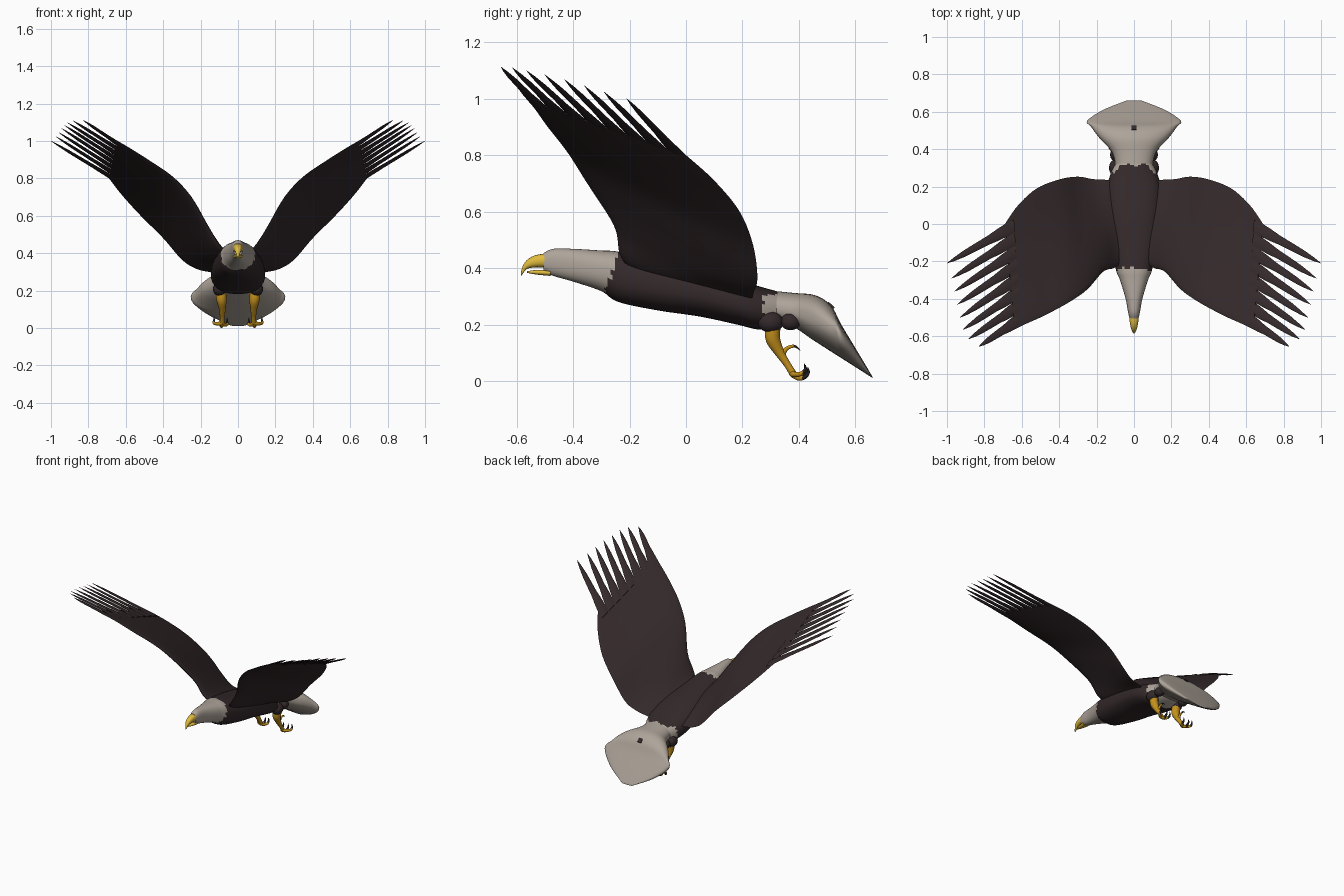
import bpy, bmesh, math
from mathutils import Vector, Matrix

if "Cube" in bpy.data.objects:
    bpy.data.objects.remove(bpy.data.objects["Cube"])


def material(name, rgb):
    m = bpy.data.materials.new(name)
    m.diffuse_color = (*rgb, 1)
    m.use_nodes = True
    m.node_tree.nodes["Principled BSDF"].inputs["Base Color"].default_value = m.diffuse_color
    return m


BROWN = material("dark brown feathers", (0.034, 0.022, 0.024))
WHITE = material("white feathers", (0.42, 0.37, 0.32))
BEAK = material("beak yellow", (0.75, 0.50, 0.05))
LEG = material("leg orange", (0.55, 0.28, 0.012))
CLAW = material("claw black", (0.016, 0.014, 0.014))


def smooth_path(keys, steps):
    """Catmull-Rom interpolation of tuples of numbers."""
    out = []
    for i in range(len(keys) - 1):
        a, b, c, d = keys[max(i - 1, 0)], keys[i], keys[i + 1], keys[min(i + 2, len(keys) - 1)]
        for k in range(steps):
            t = k / steps
            out.append(tuple(0.5 * (2 * q + (r - p) * t + (2 * p - 5 * q + 4 * r - s) * t * t
                                    + (3 * q - p - 3 * r + s) * t ** 3)
                             for p, q, r, s in zip(a, b, c, d)))
    return out + [tuple(keys[-1])]


def skin(name, rings, mats, rule=None, angle=50):
    """Closed surface through rings of points."""
    bm = bmesh.new()
    vs = [[bm.verts.new(p) for p in ring] for ring in rings]
    n = len(rings[0])
    for a, b in zip(vs, vs[1:]):
        for j in range(n):
            bm.faces.new((a[j], a[(j + 1) % n], b[(j + 1) % n], b[j]))
    bm.faces.new(vs[0])
    bm.faces.new(vs[-1])
    bmesh.ops.recalc_face_normals(bm, faces=bm.faces)
    if rule:
        for f in bm.faces:
            f.material_index = rule(f.calc_center_median())
    me = bpy.data.meshes.new(name)
    bm.to_mesh(me)
    bm.free()
    for m in mats:
        me.materials.append(m)
    ob = bpy.data.objects.new(name, me)
    bpy.context.collection.objects.link(ob)
    bpy.ops.object.select_all(action='DESELECT')
    ob.select_set(True)
    bpy.context.view_layer.objects.active = ob
    bpy.ops.object.shade_smooth_by_angle(angle=math.radians(angle))
    return ob


def section(w, ey, ez, ty, tz, by, bz, n=32, p=0.85):
    """Ring from half width, edge, top and bottom points."""
    pts = []
    for j in range(n):
        a = 2 * math.pi * j / n
        c, s = math.cos(a), math.sin(a)
        x = w * math.copysign(abs(c) ** p, c)
        k = abs(s) ** p
        y, z = (ty, tz) if s > 0 else (by, bz)
        pts.append((x, ey + (y - ey) * k, ez + (z - ez) * k))
    return pts


def upright(keys, steps, n=32):
    return [section(w, y, (t + b) / 2, y, t, y, b, n) for y, w, t, b in smooth_path(keys, steps)]


def tube(name, keys, mats, rule=None, n=10):
    """Round tube through (x, y, z, radius) keys."""
    path = smooth_path(keys, 5)
    pts = [Vector(k[:3]) for k in path]
    rings = []
    for i, k in enumerate(path):
        t = (pts[min(i + 1, len(pts) - 1)] - pts[max(i - 1, 0)]).normalized()
        v = t.cross(Vector((1, 0, 0))).normalized()
        u = v.cross(t)
        rings.append([pts[i] + max(k[3], 0.0008) * (u * math.cos(a) + v * math.sin(a))
                      for a in (2 * math.pi * j / n for j in range(n))])
    return skin(name, rings, mats, rule)


def ellipsoid(name, centre, radii, mat):
    rings = []
    for i in range(1, 12):
        a = math.pi * i / 12
        rings.append([(centre[0] + radii[0] * math.sin(a) * math.cos(b),
                       centre[1] + radii[1] * math.sin(a) * math.sin(b),
                       centre[2] + radii[2] * math.cos(a))
                      for b in (2 * math.pi * j / 16 for j in range(16))])
    return skin(name, rings, [mat], angle=80)


# Body with pale head and rump
def body_colour(c):
    wob = 0.006 * math.sin(c.z * 170 + c.x * 90)
    if c.y < -0.235 - max(0, 0.45 - c.z) * 0.4 + wob:
        return 1
    return 1 if c.y > (0.315 if c.z > 0.305 else 0.272) + wob else 0


skin("body", upright([
    (-0.505, 0.024, 0.453, 0.388), (-0.47, 0.032, 0.468, 0.372), (-0.40, 0.045, 0.468, 0.352),
    (-0.30, 0.075, 0.462, 0.318), (-0.24, 0.098, 0.458, 0.280), (-0.10, 0.125, 0.43, 0.25),
    (0.05, 0.14, 0.40, 0.228), (0.18, 0.145, 0.36, 0.20), (0.26, 0.128, 0.335, 0.182),
    (0.33, 0.095, 0.316, 0.19), (0.36, 0.08, 0.31, 0.20)], 8, 40), [BROWN, WHITE], body_colour)

# Beak, open with a hooked tip
skin("upper_beak", upright([
    (-0.49, 0.025, 0.450, 0.402), (-0.51, 0.0245, 0.450, 0.402), (-0.54, 0.020, 0.443, 0.402),
    (-0.565, 0.014, 0.427, 0.396), (-0.579, 0.007, 0.405, 0.378), (-0.585, 0.002, 0.382, 0.371)],
    4, 16), [BEAK])
skin("lower_beak", upright([
    (-0.48, 0.024, 0.394, 0.372), (-0.53, 0.015, 0.393, 0.377), (-0.563, 0.004, 0.389, 0.383)],
    4, 16), [BEAK])

# Tail fan, bent downwards
skin("tail", [section(*k, n=40, p=0.9) for k in smooth_path([
    (0.095, 0.28, 0.26, 0.28, 0.322, 0.28, 0.20), (0.115, 0.38, 0.245, 0.38, 0.312, 0.37, 0.195),
    (0.185, 0.46, 0.215, 0.46, 0.303, 0.45, 0.145), (0.23, 0.52, 0.18, 0.515, 0.265, 0.52, 0.10),
    (0.25, 0.552, 0.16, 0.55, 0.20, 0.555, 0.078), (0.165, 0.61, 0.085, 0.61, 0.10, 0.61, 0.043),
    (0.04, 0.66, 0.014, 0.66, 0.016, 0.66, 0.011)], 5)], [WHITE])
spot = skin("tail_spot", [[(x * 0.014, y * 0.015, z) for x, y in ((-1, -1), (1, -1), (1, 1), (-1, 1))]
                          for z in (-0.004, 0.004)], [BROWN], angle=30)
spot.matrix_world = Matrix.Translation((0, 0.513, 0.268)) @ Matrix.Rotation(math.radians(-42), 4, 'X')

# Wing sections: leading point, trailing point, half thickness
WING = [(0.06, -0.20, 0.40, 0.08, 0.22, 0.28, 0.024), (0.105, -0.235, 0.45, 0.14, 0.235, 0.297, 0.024),
        (0.165, -0.255, 0.55, 0.22, 0.24, 0.315, 0.022), (0.25, -0.35, 0.70, 0.30, 0.253, 0.365, 0.019),
        (0.35, -0.42, 0.81, 0.40, 0.238, 0.48, 0.016), (0.48, -0.49, 0.90, 0.52, 0.19, 0.60, 0.013),
        (0.58, -0.535, 0.963, 0.62, 0.10, 0.71, 0.009), (0.64, -0.565, 0.998, 0.69, 0.0, 0.80, 0.005)]
TIPS = [(0.83, -0.655, 1.112), (0.885, -0.615, 1.11), (0.915, -0.565, 1.10), (0.93, -0.50, 1.085),
        (0.945, -0.43, 1.068), (0.96, -0.36, 1.046), (0.975, -0.29, 1.024), (1.0, -0.21, 1.0)]


def wing(side, s):
    flip = lambda p: (p[0] * s, p[1], p[2])
    path = smooth_path(WING, 5)
    rings = []
    for i, k in enumerate(path):
        lead, trail = Vector(k[:3]), Vector(k[3:6])
        a, b = path[max(i - 1, 0)], path[min(i + 1, len(path) - 1)]
        span = Vector(b[:3]) + Vector(b[3:6]) - Vector(a[:3]) - Vector(a[3:6])
        up = span.cross(trail - lead).normalized()
        ring = []
        for j in range(28):
            ang = 2 * math.pi * j / 28
            u = (1 - math.cos(ang)) / 2
            # thicker toward the leading edge
            ring.append(flip(lead.lerp(trail, u) + up * math.sin(ang) * k[6] * (1.25 - 0.7 * u)))
        rings.append(ring)
    skin(side + "_wing", rings, [BROWN])
    # Separate flight feathers at the wing tip
    lead, trail = Vector(WING[-1][:3]), Vector(WING[-1][3:6])
    chord = (trail - lead).normalized()
    for i, tip in enumerate(TIPS):
        base, tip = lead.lerp(trail, (i + 0.5) / 8), Vector(tip)
        up = (tip - base).cross(chord).normalized()
        rings = []
        for t, w in ((-0.15, 0.034), (0, 0.037), (0.12, 0.034), (0.3, 0.026), (0.5, 0.023),
                     (0.7, 0.019), (0.87, 0.011), (1, 0.001)):
            c = base.lerp(tip, t)
            rings.append([flip(c + chord * w * math.cos(a) + up * min(0.005, w * 0.3) * math.sin(a))
                          for a in (2 * math.pi * j / 8 for j in range(8))])
        skin(f"{side}_flight_feather_{i + 1}", rings, [BROWN])


# Legs: feathered thighs, shank, three front toes and one hind toe
def leg(side, s):
    ellipsoid(side + "_thigh", (0.098 * s, 0.30, 0.208), (0.036, 0.045, 0.037), BROWN)
    ellipsoid(side + "_rump_patch", (0.098 * s, 0.37, 0.21), (0.03, 0.036, 0.03), BROWN)
    tube(side + "_shank", [(0.092 * s, 0.308, 0.19, 0.028), (0.088 * s, 0.308, 0.148, 0.027),
                           (0.084 * s, 0.332, 0.10, 0.018), (0.084 * s, 0.358, 0.06, 0.013),
                           (0.085 * s, 0.382, 0.022, 0.013), (0.085 * s, 0.39, 0.014, 0.006)], [LEG])
    tip = lambda c: 1 if c.y > 0.412 or (c.z > 0.055 and c.y > 0.395) else 0
    for i, (x, dy, dz) in enumerate(((0.058, 0, 0.006), (0.09, 0.008, 0), (0.128, -0.004, 0.012))):
        m = (x + 0.085) / 2
        tube(f"{side}_toe_{i + 1}", [(0.085 * s, 0.375, 0.026, 0.011), (m * s, 0.39 + dy, 0.011 + dz, 0.010),
                                     (x * s, 0.412 + dy, 0.014 + dz, 0.008),
                                     (x * s, 0.426 + dy, 0.03 + dz, 0.005),
                                     (x * s, 0.423 + dy, 0.05 + dz, 0.001)], [LEG, CLAW], tip)
    tube(side + "_hind_toe", [(0.084 * s, 0.343, 0.078, 0.010), (0.084 * s, 0.346, 0.10, 0.009),
                              (0.084 * s, 0.36, 0.117, 0.007), (0.084 * s, 0.385, 0.123, 0.005),
                              (0.084 * s, 0.405, 0.108, 0.001)], [LEG, CLAW],
         lambda c: 1 if c.y > 0.38 else 0)


for side, s in (("left", 1), ("right", -1)):
    wing(side, s)
    leg(side, s)
